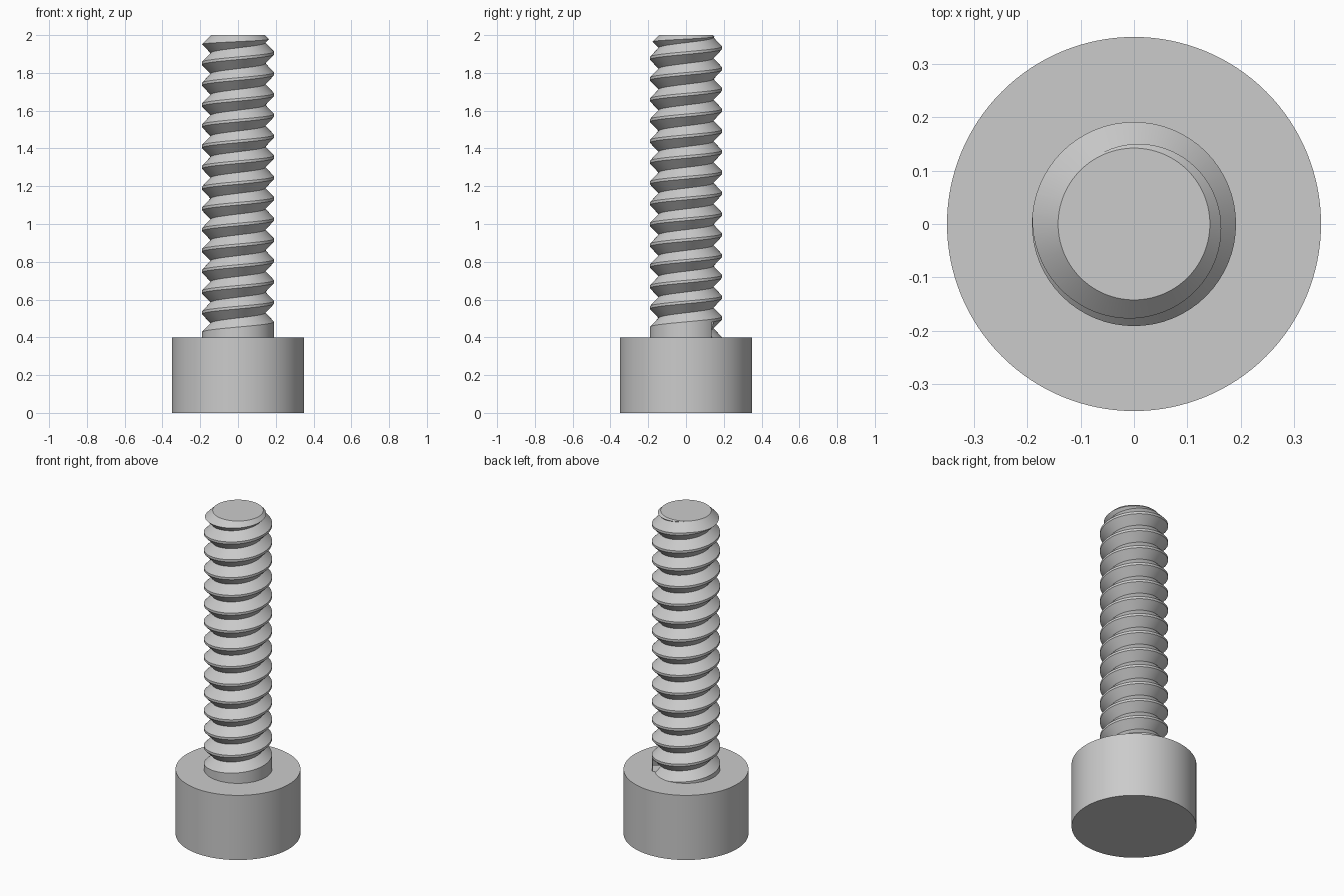
import bpy, bmesh
from math import pi, cos, sin, radians

if "Cube" in bpy.data.objects:
    bpy.data.objects.remove(bpy.data.objects["Cube"])

N = 64               # segments per turn
PITCH = 0.11
CREST, ROOT = 0.191, 0.145
LAND = 0.014         # flat width of the thread crest
Z0 = 0.145           # helix start, hidden inside the head
TURNS = 19
START = int(2.144 * N)   # where the groove begins, just above the head


def new_object(name, bm):
    bmesh.ops.recalc_face_normals(bm, faces=bm.faces)
    mesh = bpy.data.meshes.new(name)
    bm.to_mesh(mesh)
    bm.free()
    ob = bpy.data.objects.new(name, mesh)
    bpy.context.collection.objects.link(ob)
    return ob


def lathe(name, profile, n):
    """Solid of revolution; profile starts and ends on the axis."""
    bm = bmesh.new()
    bottom = bm.verts.new((0, 0, profile[0][1]))
    top = bm.verts.new((0, 0, profile[-1][1]))
    rings = [[bm.verts.new((r * cos(2 * pi * i / n), r * sin(2 * pi * i / n), z))
              for i in range(n)] for r, z in profile[1:-1]]
    for i in range(n):
        j = (i + 1) % n
        bm.faces.new((bottom, rings[0][j], rings[0][i]))
        bm.faces.new((top, rings[-1][i], rings[-1][j]))
        for a, b in zip(rings, rings[1:]):
            bm.faces.new((a[i], a[j], b[j], b[i]))
    return new_object(name, bm)


def smooth(ob):
    bpy.ops.object.select_all(action='DESELECT')
    ob.select_set(True)
    bpy.context.view_layer.objects.active = ob
    bpy.ops.object.shade_smooth_by_angle(angle=radians(28))


# Head: plain cylinder
head = lathe("head", [(0, 0), (0.35, 0), (0.35, 0.4), (0, 0.4)], 128)

# Threaded shank: helical strip with crest land and V groove
bm = bmesh.new()
rows = []
for i in range(TURNS * N + 1):
    a, z = 2 * pi * i / N, Z0 + PITCH * i / N
    root = ROOT if i >= START else CREST
    rows.append([bm.verts.new((r * cos(a), r * sin(a), z + dz)) for r, dz in
                 ((CREST, -LAND / 2), (CREST, LAND / 2), (root, PITCH / 2))])
for i in range(TURNS * N):
    p, q = rows[i], rows[i + 1]
    for k in (0, 1):
        bm.faces.new((p[k], q[k], q[k + 1], p[k + 1]))
    if i + 1 + N < len(rows):
        bm.faces.new((p[2], q[2], rows[i + 1 + N][0], rows[i + N][0]))

# Close both ends with fans to the axis
edges = [e for e in bm.edges if e.is_boundary]
low = bm.verts.new((0, 0, 0.02))
high = bm.verts.new((0, 0, Z0 + PITCH * (TURNS + 2)))
for e in edges:
    mid = (e.verts[0].co.z + e.verts[1].co.z) / 2
    bm.faces.new((e.verts[0], e.verts[1], low if mid < 1 else high))
shank = new_object("threaded_shank", bm)

# Trim to length with a chamfered tip
trim = lathe("trim_envelope", [(0, 0.36), (0.196, 0.36), (0.196, 1.946),
                               (0.142, 2), (0, 2)], 128)
trim.hide_render = True
mod = shank.modifiers.new("trim", 'BOOLEAN')
mod.operation = 'INTERSECT'
mod.solver = 'EXACT'
mod.object = trim
bpy.context.view_layer.objects.active = shank
shank.select_set(True)
bpy.ops.object.modifier_apply(modifier="trim")
bpy.data.objects.remove(trim)

smooth(head)
smooth(shank)
